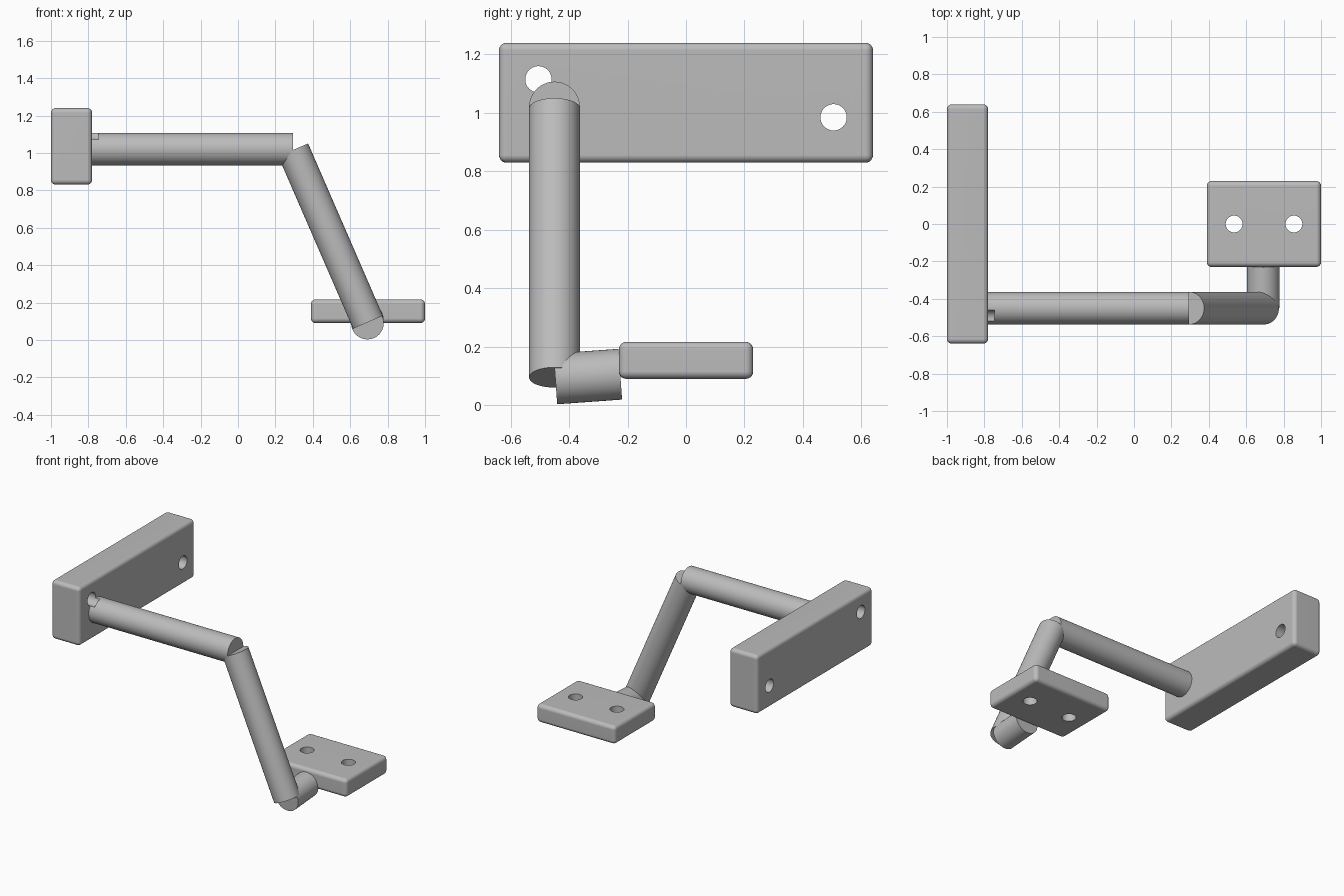
import bpy
from mathutils import Vector

cube = bpy.data.objects.get("Cube")
if cube:
    bpy.data.objects.remove(cube, do_unlink=True)

# One plain grey for everything
grey = bpy.data.materials.new("plain_grey")
grey.use_nodes = True
colour = (0.5, 0.5, 0.5, 1)
grey.diffuse_color = colour
grey.node_tree.nodes["Principled BSDF"].inputs["Base Color"].default_value = colour

ROD = 0.087
HOLE = 0.045


def rod(name, start, end, radius=ROD):
    """Flat-ended cylinder between two points."""
    start, end = Vector(start), Vector(end)
    axis = end - start
    bpy.ops.mesh.primitive_cylinder_add(vertices=64, radius=radius, depth=axis.length,
                                        location=(start + end) / 2)
    obj = bpy.context.object
    obj.name = name
    obj.rotation_euler = axis.to_track_quat('Z', 'Y').to_euler()
    obj.data.materials.append(grey)
    return obj


def plate(name, low, high):
    """Box with rounded edges between two corners."""
    low, high = Vector(low), Vector(high)
    bpy.ops.mesh.primitive_cube_add(size=1, location=(low + high) / 2)
    obj = bpy.context.object
    obj.name = name
    obj.scale = high - low
    bpy.ops.object.transform_apply(location=False, rotation=False, scale=True)
    obj.data.materials.append(grey)
    bevel = obj.modifiers.new("rounded_edges", 'BEVEL')
    bevel.width = 0.026
    bevel.segments = 5
    return obj


def finish(obj, cutters=()):
    """Drill the holes, apply modifiers and shade smooth with sharp rims."""
    bpy.ops.object.select_all(action='DESELECT')
    obj.select_set(True)
    bpy.context.view_layer.objects.active = obj
    for cutter in cutters:
        cut = obj.modifiers.new("hole", 'BOOLEAN')
        cut.object = cutter
        cut.solver = 'EXACT'
    for mod in list(obj.modifiers):
        bpy.ops.object.modifier_apply(modifier=mod.name)
    bpy.ops.object.shade_smooth_by_angle(angle=0.6)
    weighted = obj.modifiers.new("flat_faces", 'WEIGHTED_NORMAL')
    weighted.keep_sharp = True
    bpy.ops.object.modifier_apply(modifier=weighted.name)


# Plates and the rods linking them
wall_plate = plate("wall_plate", (-1, -0.64, 0.83), (-0.78, 0.64, 1.24))
foot_plate = plate("foot_plate", (0.39, -0.23, 0.09), (1, 0.23, 0.217))
upper_arm = rod("upper_arm", (-0.8, -0.45, 1.02), (0.295, -0.45, 1.02))
lower_arm = rod("lower_arm", (0.295, -0.45, 1.016), (0.695, -0.45, 0.095))
foot_stub = rod("foot_stub", (0.692, -0.447, 0.09), (0.692, -0.225, 0.106))

# Screw hole cutters; the front wall hole also nicks the arm
wall_cutters = [rod("wall_hole_cutter", (-1.05, y, z), (-0.745, y, z), HOLE)
                for y, z in ((-0.505, 1.115), (0.505, 0.985))]
foot_cutters = [rod("foot_hole_cutter", (x, 0, 0), (x, 0, 0.3), HOLE)
                for x in (0.535, 0.855)]

finish(wall_plate, wall_cutters)
finish(foot_plate, foot_cutters)
finish(upper_arm, wall_cutters[:1])
finish(lower_arm)
finish(foot_stub)

for cutter in wall_cutters + foot_cutters:
    bpy.data.objects.remove(cutter, do_unlink=True)
